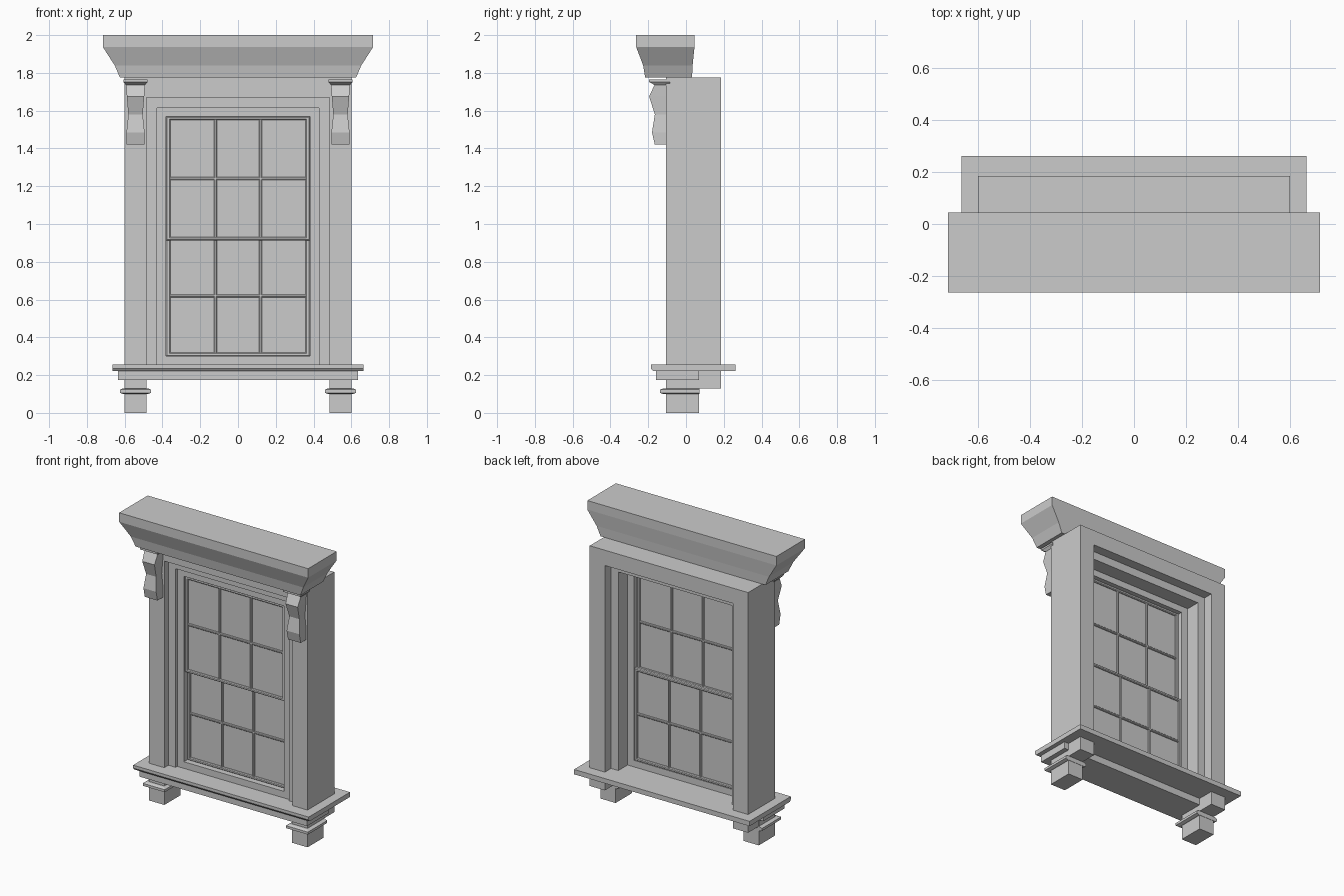
import bpy, bmesh

old = bpy.data.objects.get("Cube")
if old:
    bpy.data.objects.remove(old, do_unlink=True)

stone = bpy.data.materials.new("light_grey")
stone.use_nodes = True
GREY = (0.6, 0.6, 0.6, 1)
stone.diffuse_color = GREY
stone.node_tree.nodes["Principled BSDF"].inputs["Base Color"].default_value = GREY


def loft(name, rings):
    """Stack rectangular rings (z, x0, x1, y0, y1) into one closed solid."""
    bm = bmesh.new()
    loops = [[bm.verts.new((x, y, z)) for x, y in ((x0, y0), (x1, y0), (x1, y1), (x0, y1))]
             for z, x0, x1, y0, y1 in rings]
    bm.faces.new(loops[0])
    bm.faces.new(loops[-1])
    for a, b in zip(loops, loops[1:]):
        for i in range(4):
            j = (i + 1) % 4
            bm.faces.new((a[i], a[j], b[j], b[i]))
    bmesh.ops.recalc_face_normals(bm, faces=bm.faces)
    mesh = bpy.data.meshes.new(name)
    bm.to_mesh(mesh)
    bm.free()
    mesh.materials.append(stone)
    ob = bpy.data.objects.new(name, mesh)
    bpy.context.scene.collection.objects.link(ob)
    return ob


def box(name, x0, x1, y0, y1, z0, z1, bevel=0):
    ob = loft(name, [(z0, x0, x1, y0, y1), (z1, x0, x1, y0, y1)])
    if bevel:
        mod = ob.modifiers.new("soft_edge", "BEVEL")
        mod.width = bevel
        mod.segments = 1
    return ob


def surround(name, inner, outer, y0, y1, z0, inner_top, outer_top):
    """Two uprights joined by a head piece."""
    for side, s in (("left", 1), ("right", -1)):
        a, b = sorted((s * inner, s * outer))
        box(f"{name}_{side}", a, b, y0, y1, z0, inner_top)
    box(f"{name}_head", -outer, outer, y0, y1, inner_top, outer_top)


# Nested frames, from the outer casing to the sash stop
surround("casing", 0.485, 0.6, -0.105, 0.185, 0.13, 1.67, 1.775)
surround("inner_frame", 0.43, 0.485, -0.06, 0.118, 0.24, 1.615, 1.67)
surround("sash_stop", 0.38, 0.43, -0.043, 0.018, 0.24, 1.57, 1.615)
box("bottom_rail", -0.38, 0.38, -0.043, 0.018, 0.24, 0.3)


# Two sliding sashes, each with a three by two grid of panes
def sash(name, y, z0, z1, bar_z):
    front, back = y - 0.013, y + 0.013
    box(f"{name}_glass", -0.38, 0.38, y - 0.002, y + 0.002, z0, z1)
    for x in (-0.369, 0.369):
        box(f"{name}_stile", x - 0.011, x + 0.011, front, back, z0, z1, 0.005)
    for z in (z0 + 0.01, z1 - 0.01):
        box(f"{name}_rail", -0.38, 0.38, front, back, z - 0.01, z + 0.01, 0.005)
    for x in (-0.12, 0.12):
        box(f"{name}_upright_bar", x - 0.008, x + 0.008, y - 0.011, y + 0.011, z0, z1, 0.004)
    box(f"{name}_cross_bar", -0.37, 0.37, y - 0.011, y + 0.011, bar_z - 0.008, bar_z + 0.008, 0.004)


sash("upper_sash", -0.022, 0.912, 1.57, 1.24)
sash("lower_sash", 0.005, 0.3, 0.933, 0.62)

# Cornice with a splayed profile and an almost flat back
cornice = [(1.775, 0.625, -0.216, 0.032), (1.84, 0.653, -0.227, 0.035),
           (1.938, 0.716, -0.264, 0.045), (2.0, 0.716, -0.264, 0.045)]
loft("cornice", [(z, -w, w, y0, y1) for z, w, y0, y1 in cornice])

# Sill and apron
loft("sill", [(0.222, -0.665, 0.665, -0.175, 0.262), (0.235, -0.665, 0.665, -0.185, 0.262),
              (0.255, -0.665, 0.665, -0.185, 0.262)])
box("apron", -0.635, 0.635, -0.16, 0.07, 0.175, 0.222)

# Brackets under the cornice and feet under the apron
bracket = [(1.42, 0.048, -0.165), (1.485, 0.048, -0.18), (1.58, 0.038, -0.165),
           (1.675, 0.046, -0.195), (1.74, 0.05, -0.165)]
cap = [(1.735, 0.05, -0.165), (1.752, 0.064, -0.195), (1.765, 0.064, -0.195)]
collar = [(0.1, 0.066, -0.12), (0.106, 0.083, -0.137), (0.123, 0.083, -0.137), (0.13, 0.066, -0.12)]
for side, c in (("left", 0.5425), ("right", -0.5425)):
    loft(f"bracket_{side}", [(z, c - w, c + w, y, -0.1) for z, w, y in bracket])
    loft(f"bracket_cap_{side}", [(z, c - w, c + w, y, -0.085) for z, w, y in cap])
    box(f"foot_{side}", c - 0.058, c + 0.058, -0.105, 0.07, 0, 0.175)
    loft(f"foot_collar_{side}", [(z, c - w, c + w, y, 0.072) for z, w, y in collar])
